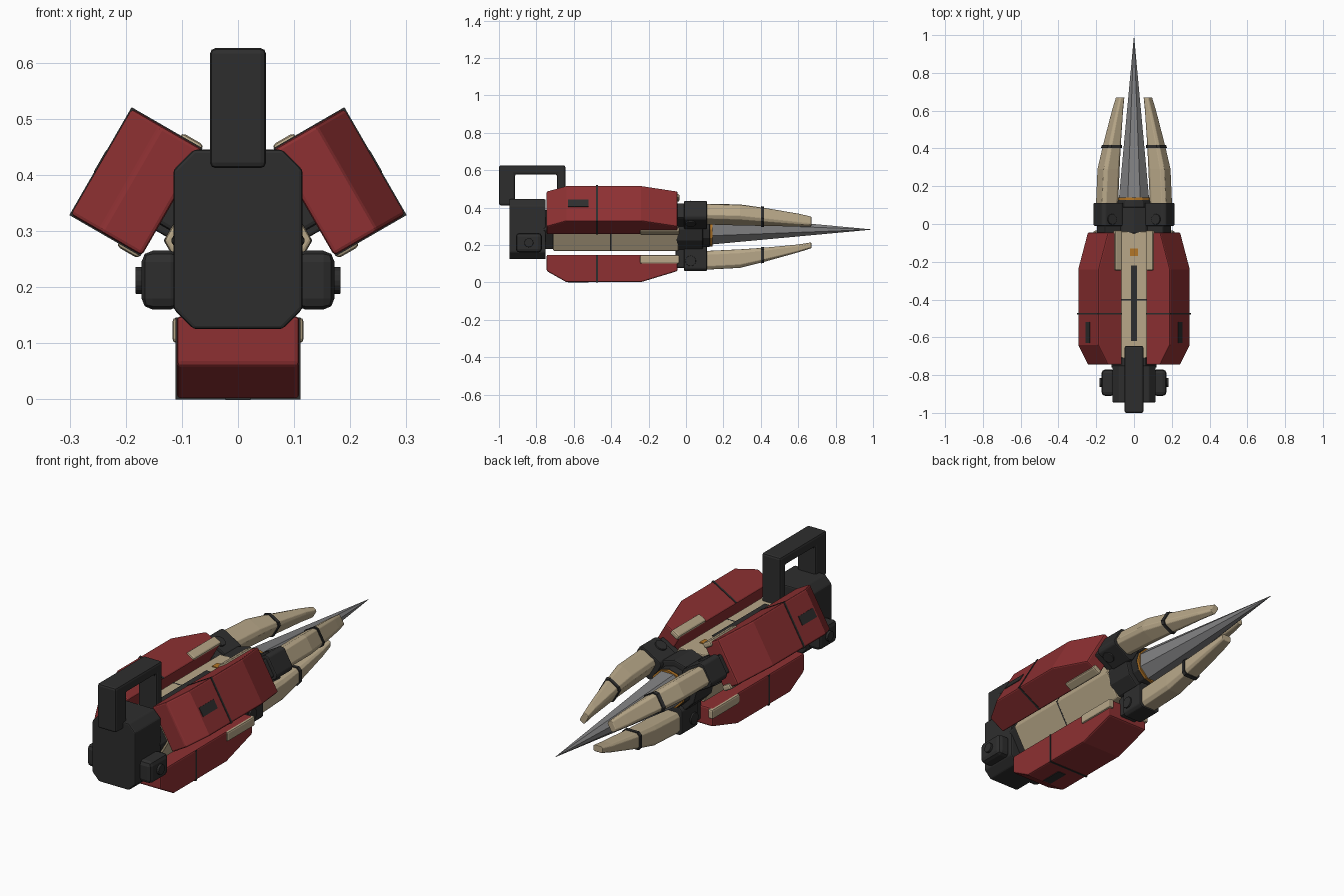
import bpy, bmesh, math
from mathutils import Matrix, Vector

if "Cube" in bpy.data.objects:
    bpy.data.objects.remove(bpy.data.objects["Cube"])

AXIS_Z = 0.283


def material(name, rgb):
    m = bpy.data.materials.new(name)
    m.use_nodes = True
    m.diffuse_color = (*rgb, 1)
    m.node_tree.nodes["Principled BSDF"].inputs["Base Color"].default_value = (*rgb, 1)
    return m


RED = material("armour red", (0.27, 0.030, 0.032))
BEIGE = material("bone beige", (0.48, 0.39, 0.25))
DARK = material("charcoal", (0.027, 0.027, 0.027))
GREY = material("steel grey", (0.22, 0.22, 0.225))
ORANGE = material("amber", (0.45, 0.18, 0.02))


def loft(name, rings, mat, bevel=0.0, frame=None):
    """Skin a list of equal-sized point rings, capped at both ends."""
    bm = bmesh.new()
    loops = [[bm.verts.new(p) for p in ring] for ring in rings]
    for a, b in zip(loops, loops[1:]):
        for i in range(len(a)):
            j = (i + 1) % len(a)
            bm.faces.new((a[i], a[j], b[j], b[i]))
    bm.faces.new(loops[0])
    bm.faces.new(loops[-1])
    bmesh.ops.recalc_face_normals(bm, faces=bm.faces[:])
    mesh = bpy.data.meshes.new(name)
    bm.to_mesh(mesh)
    bm.free()
    mesh.materials.append(mat)
    ob = bpy.data.objects.new(name, mesh)
    bpy.context.scene.collection.objects.link(ob)
    if frame:
        ob.matrix_world = frame
    if bevel:
        mod = ob.modifiers.new("soft edges", "BEVEL")
        mod.width, mod.segments = bevel, 2
        mod.limit_method, mod.angle_limit = "ANGLE", math.radians(30)
    return ob


def box(name, xs, ys, zs, mat, bevel=0.0, frame=None):
    rings = [[(x, ys[0], zs[0]), (x, ys[1], zs[0]), (x, ys[1], zs[1]), (x, ys[0], zs[1])]
             for x in xs]
    return loft(name, rings, mat, bevel, frame)


def side_prism(name, profile, half, mat, bevel=0.0, frame=None):
    """Extrude a (y, z) profile across x."""
    return loft(name, [[(x, y, z) for y, z in profile] for x in (-half, half)],
                mat, bevel, frame)


def lathe(name, sections, sides, mat, bevel=0.0, frame=None, turn=0.0):
    """Polygonal sections (y, radius) along the y axis."""
    angles = [turn + 2 * math.pi * i / sides for i in range(sides)]
    return loft(name, [[(r * math.cos(a), y, r * math.sin(a)) for a in angles]
                       for y, r in sections], mat, bevel, frame)


def chamfered(y, w, z0, z1, c, d):
    """Octagonal section at a given y."""
    return [(-w, y, z0 + d), (-w + c, y, z0), (w - c, y, z0), (w, y, z0 + d),
            (w, y, z1 - d), (w - c, y, z1), (-w + c, y, z1), (-w, y, z1 - d)]


centre = Matrix.Translation((0, 0, AXIS_Z))

# Central body with seam, groove and lamp
lathe("core", [(-0.71, 0.132), (-0.04, 0.132)], 6, BEIGE, 0.006, centre)
lathe("core_seam", [(-0.405, 0.1325), (-0.398, 0.1325)], 6, DARK, 0, centre)
lathe("rear_collar", [(-0.76, 0.12), (-0.70, 0.12)], 6, DARK, 0.004, centre)
box("top_groove", (-0.015, 0.015), (-0.62, -0.22), (0.39, 0.401), DARK)
box("top_lamp", (-0.02, 0.02), (-0.17, -0.13), (0.39, 0.401), ORANGE)

# Hub and spike
lathe("hub", [(-0.05, 0.12), (0.09, 0.12)], 12, DARK, 0.006, centre)
lathe("spike_socket", [(0.08, 0.093), (0.128, 0.093)], 12, DARK, 0.004, centre)
lathe("spike_ring", [(0.125, 0.09), (0.141, 0.09)], 12, ORANGE, 0, centre)
lathe("spike", [(0.14, 0.086), (0.99, 0.001)], 8, GREY, 0, centre, math.pi / 8)

# Three armour petals, each with a claw
PETAL = [(-0.745, 0.135), (-0.745, 0.222), (-0.64, 0.281),
         (-0.24, 0.281), (-0.045, 0.222), (-0.045, 0.135)]
# claw sections: y, half width, inner radius, outer radius
CLAW = [(0.10, 0.046, 0.115, 0.215), (0.29, 0.047, 0.106, 0.205),
        (0.41, 0.043, 0.098, 0.175), (0.60, 0.033, 0.080, 0.122),
        (0.67, 0.026, 0.069, 0.100)]

for label, degrees in (("left", 60), ("right", -60), ("lower", 180)):
    f = centre @ Matrix.Rotation(math.radians(degrees), 4, "Y")
    side_prism(label + "_petal", PETAL, 0.109, RED, 0.007, f)
    box(label + "_petal_seam", (-0.111, 0.111), (-0.480, -0.470), (0.137, 0.283),
        DARK, 0, f)
    box(label + "_petal_vent", (-0.022, 0.022), (-0.63, -0.52), (0.275, 0.284),
        DARK, 0, f)
    for s in (-1, 1):
        box(label + "_petal_rail", sorted((s * 0.09, s * 0.117)), (-0.245, -0.035),
            (0.137, 0.183), BEIGE, 0.008, f)

    # Knuckle with cross pin
    box(label + "_knuckle_neck", (-0.045, 0.045), (-0.055, 0.02), (0.09, 0.205),
        DARK, 0.008, f)
    loft(label + "_knuckle", [chamfered(y, 0.058, 0.09, 0.222, 0.014, 0.014)
                              for y in (-0.01, 0.112)], DARK, 0.005, f)
    pin = f @ Matrix.Translation((0, 0.025, 0.168)) @ Matrix.Rotation(math.pi / 2, 4, "Z")
    lathe(label + "_knuckle_pin", [(-0.066, 0.028), (0.066, 0.028)], 16, DARK, 0.003, pin)

    # Claw blade and its band
    loft(label + "_claw", [chamfered(y, w, a, b, w * 0.3, (b - a) * 0.18)
                           for y, w, a, b in CLAW], BEIGE, 0.003, f)
    loft(label + "_claw_band", [chamfered(y, 0.047, 0.094, r, 0.013, 0.014)
                                for y, r in ((0.402, 0.182), (0.418, 0.177))], DARK, 0, f)

# Rear housing
loft("rear_housing", [chamfered(y, 0.115, 0.125, 0.445, 0.036, 0.036)
                      for y in (-0.945, -0.75)], DARK, 0.006)
for side, s in (("left", 1), ("right", -1)):
    box(side + "_side_pod", sorted((s * 0.10, s * 0.172)), (-0.91, -0.77),
        (0.16, 0.265), DARK, 0.02)
    hub = Matrix.Translation((s * 0.172, -0.84, 0.212)) @ Matrix.Rotation(math.pi / 2, 4, "Z")
    lathe(side + "_pod_cap", [(-0.011, 0.024), (0.011, 0.024)], 16, DARK, 0.002, hub)

# Carrying handle
HANDLE = [(-1.0, 0.412), (-1.0, 0.626), (-0.645, 0.626), (-0.645, 0.385),
          (-0.69, 0.385), (-0.69, 0.578), (-0.915, 0.578), (-0.915, 0.412)]
side_prism("handle", HANDLE, 0.05, DARK, 0.01)
